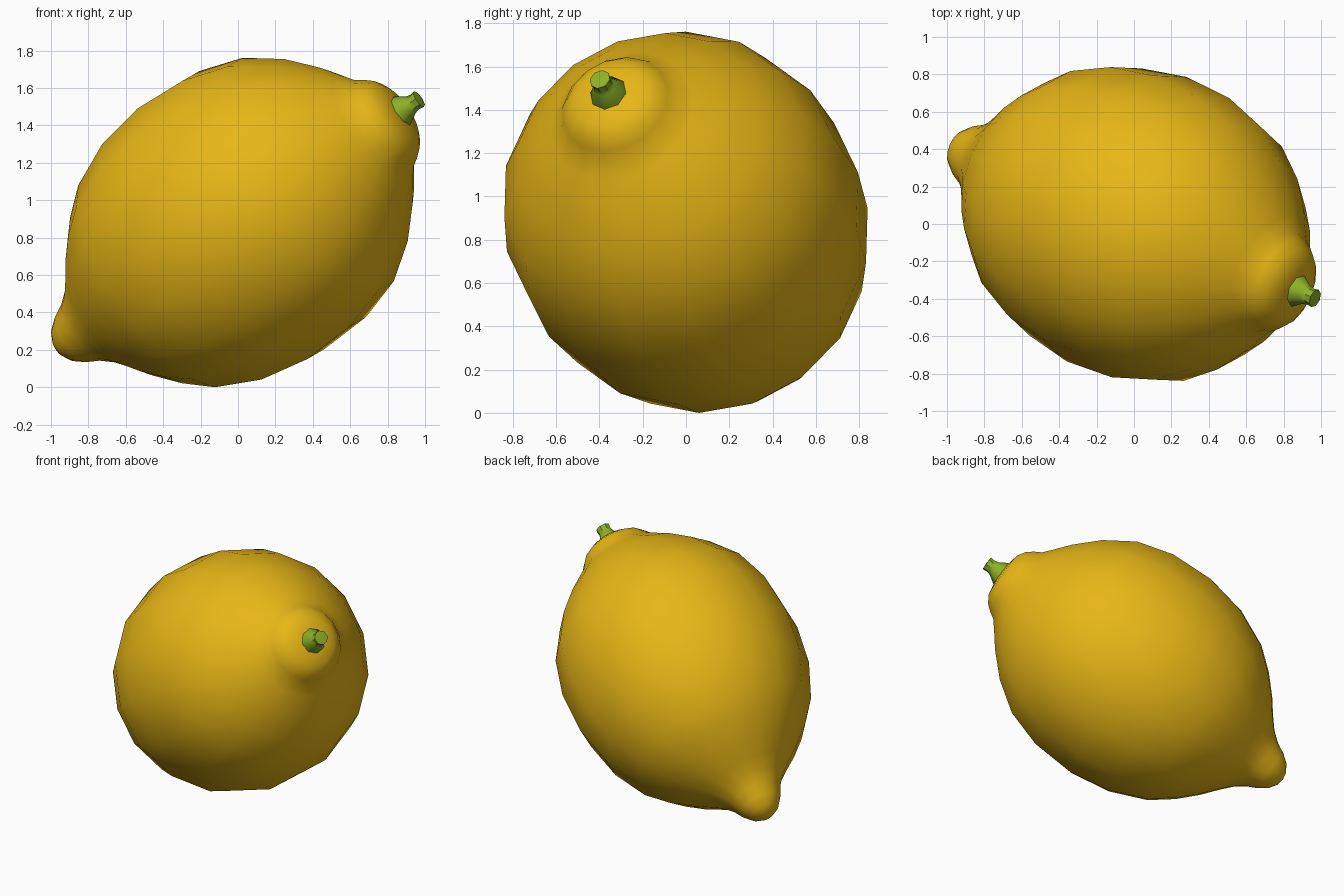
import bpy, bmesh, math
from mathutils import Vector, Matrix

if "Cube" in bpy.data.objects:
    bpy.data.objects.remove(bpy.data.objects["Cube"])

AXIS = Vector((0.778, -0.327, 0.537)).normalized()   # tip -> stem direction
CENTRE = Vector((0, 0, 0.88))
TILT = Matrix.Translation(CENTRE) @ AXIS.to_track_quat('Z', 'Y').to_matrix().to_4x4()


def material(name, rgb):
    m = bpy.data.materials.new(name)
    m.diffuse_color = (*rgb, 1)
    m.use_nodes = True
    m.node_tree.nodes["Principled BSDF"].inputs["Base Color"].default_value = m.diffuse_color
    return m


def lathe(name, profile, sides, mat, smooth_angle):
    """Revolve (height, radius) points about the tilted axis; radius 0 closes to a pole."""
    bm = bmesh.new()
    rings = []
    for t, r in profile:
        n = 1 if r == 0 else sides
        rings.append([bm.verts.new(TILT @ Vector((r * math.cos(2 * math.pi * i / sides),
                                                  r * math.sin(2 * math.pi * i / sides), t)))
                      for i in range(n)])
    for a, b in zip(rings, rings[1:]):
        for i in range(sides):
            j = (i + 1) % sides
            quad = [a[i % len(a)], a[j % len(a)], b[j % len(b)], b[i % len(b)]]
            bm.faces.new(list(dict.fromkeys(quad)))
    bmesh.ops.recalc_face_normals(bm, faces=bm.faces)
    me = bpy.data.meshes.new(name)
    bm.to_mesh(me)
    bm.free()
    me.materials.append(mat)
    ob = bpy.data.objects.new(name, me)
    bpy.context.collection.objects.link(ob)
    bpy.ops.object.select_all(action='DESELECT')
    bpy.context.view_layer.objects.active = ob
    ob.select_set(True)
    bpy.ops.object.shade_smooth_by_angle(angle=math.radians(smooth_angle))
    return ob


yellow = material("lemon yellow", (0.80, 0.47, 0.008))
green = material("stem green", (0.26, 0.44, 0.02))

# Fruit: pointed tip, round belly, blunt collar under the stem
fruit = lathe("fruit", [
    (-1.245, 0), (-1.235, .05), (-1.20, .105), (-1.14, .15), (-1.07, .185),
    (-1.0, .24), (-.93, .32), (-.85, .42), (-.73, .545), (-.58, .665),
    (-.33, .775), (-.05, .825), (.25, .81), (.5, .735), (.7, .60), (.85, .45),
    (.93, .35), (.985, .285), (1.03, .258), (1.075, .222), (1.11, .165),
    (1.125, .08), (1.125, 0)], 16, yellow, 80)

# Stem: flared base, narrow neck, cut end
stem = lathe("stem", [
    (1.09, 0), (1.09, .085), (1.13, .088), (1.185, .053), (1.215, .046),
    (1.245, .05), (1.25, 0)], 8, green, 40)

# Rest the fruit on the ground and centre it
pts = [v.co for ob in (fruit, stem) for v in ob.data.vertices]
shift = Vector((-(min(p.x for p in pts) + max(p.x for p in pts)) / 2,
                -(min(p.y for p in pts) + max(p.y for p in pts)) / 2,
                -min(p.z for p in pts)))
for ob in (fruit, stem):
    ob.data.transform(Matrix.Translation(shift))
